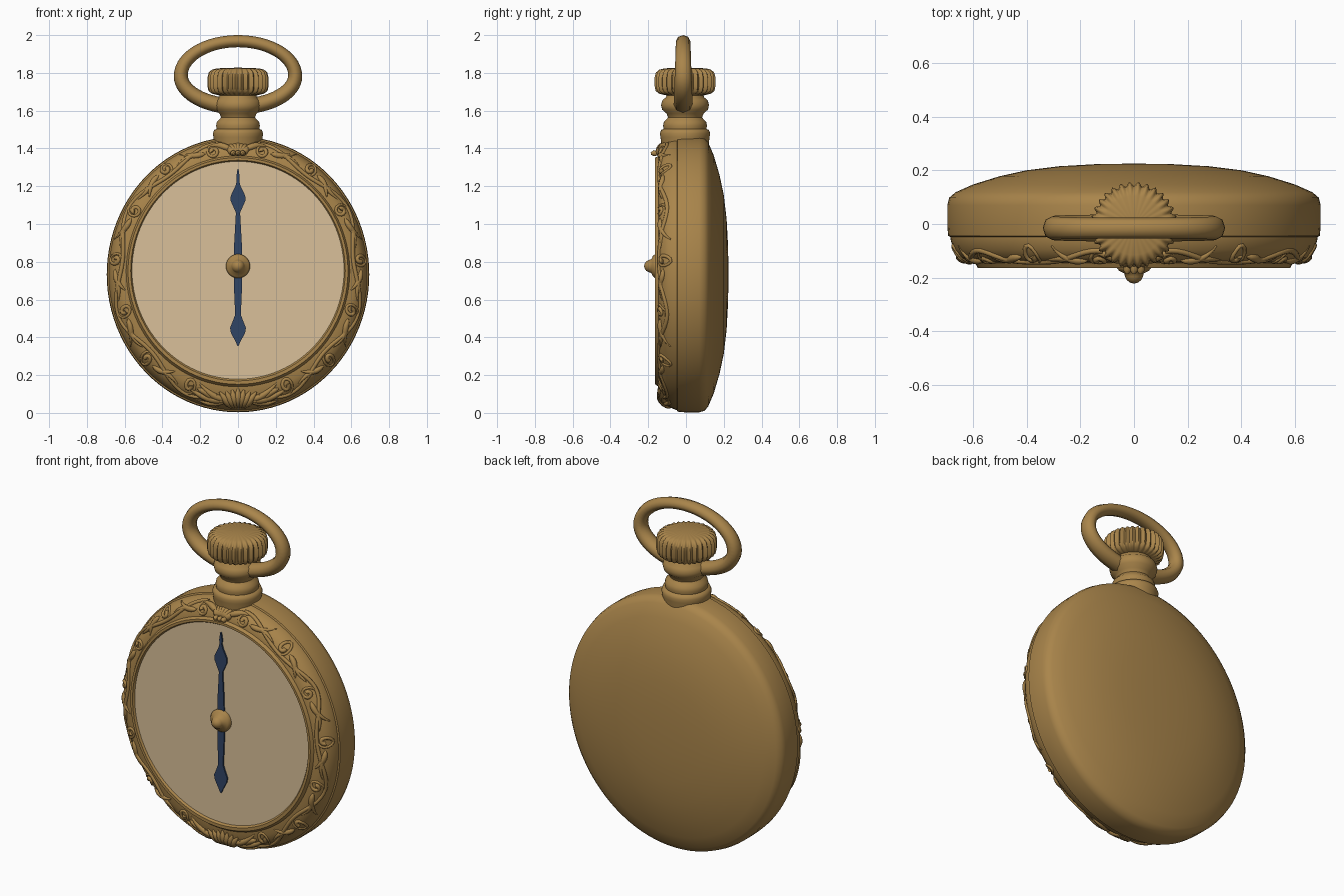
import bpy, bmesh
from math import sin, cos, pi, radians
from mathutils import Vector

if "Cube" in bpy.data.objects:
    bpy.data.objects.remove(bpy.data.objects["Cube"])


def material(name, rgb):
    m = bpy.data.materials.new(name)
    m.use_nodes = True
    m.diffuse_color = (*rgb, 1)
    bsdf = m.node_tree.nodes["Principled BSDF"]
    bsdf.inputs["Base Color"].default_value = (*rgb, 1)
    bsdf.inputs["Roughness"].default_value = 0.6
    return m


gold = material("antique gold", (0.40, 0.235, 0.07))
cream = material("cream dial", (0.70, 0.53, 0.32))
blue = material("dark blue", (0.03, 0.058, 0.13))


def select(ob):
    bpy.ops.object.select_all(action="DESELECT")
    ob.select_set(True)
    bpy.context.view_layer.objects.active = ob


def finish(name, bm, mat, angle=40):
    bmesh.ops.remove_doubles(bm, verts=bm.verts, dist=0.00005)
    bmesh.ops.recalc_face_normals(bm, faces=bm.faces)
    me = bpy.data.meshes.new(name)
    bm.to_mesh(me)
    bm.free()
    me.materials.append(mat)
    ob = bpy.data.objects.new(name, me)
    bpy.context.collection.objects.link(ob)
    select(ob)
    bpy.ops.object.shade_smooth_by_angle(angle=radians(angle))
    return ob


def lathe(name, profile, place, mat, n=96, angle=40):
    """Sweep (radius, height) pairs around an axis chosen by place()."""
    bm = bmesh.new()
    rings = [[bm.verts.new(place(r, 2 * pi * i / n, h)) for i in range(n)]
             for r, h in profile]
    for low, high in zip(rings, rings[1:]):
        for i in range(n):
            j = (i + 1) % n
            bm.faces.new((low[i], low[j], high[j], high[i]))
    return finish(name, bm, mat, angle)


def tubes(name, strokes, mat):
    """One mesh of tapered tubes; each stroke is a list of (point, radius)."""
    cu = bpy.data.curves.new(name, "CURVE")
    cu.dimensions = "3D"
    cu.bevel_depth = 1
    cu.bevel_resolution = 2
    cu.use_fill_caps = True
    for stroke in strokes:
        sp = cu.splines.new("POLY")
        sp.points.add(len(stroke) - 1)
        for p, (co, r) in zip(sp.points, stroke):
            p.co = (*co, 1)
            p.radius = r
    cu.materials.append(mat)
    ob = bpy.data.objects.new(name, cu)
    bpy.context.collection.objects.link(ob)
    select(ob)
    bpy.ops.object.convert(target="MESH")
    ob = bpy.context.view_layer.objects.active
    bpy.ops.object.shade_smooth_by_angle(angle=radians(50))
    return ob


# Slightly oval body: the dial opening sits a little higher than the case
def body(r, a, y):
    t = 1 if y > -0.05 else min(1, max(0, (r - 0.56) / 0.13))
    return Vector((r * sin(a), y,
                   0.755 - 0.022 * t + r * (1.027 + 0.023 * t) * cos(a)))


def upright(r, a, z):
    return Vector((r * cos(a), r * sin(a) - 0.005, z))


# Case with bezel, seam, rim and domed back
lathe("case", [(0.545, -0.13), (0.56, -0.15), (0.568, -0.163), (0.582, -0.163),
               (0.592, -0.145), (0.62, -0.141), (0.65, -0.126), (0.672, -0.095),
               (0.684, -0.055), (0.684, -0.048), (0.692, -0.044), (0.695, -0.01),
               (0.695, 0.07), (0.688, 0.098), (0.665, 0.118), (0.6, 0.147),
               (0.5, 0.178), (0.4, 0.2), (0.28, 0.215), (0.14, 0.223), (0, 0.225)],
      body, gold)
lathe("dial", [(0, -0.152), (0.57, -0.152)], body, cream)


# Scrollwork on the bezel: angle from the top in degrees, s from inner to outer edge
def on_bezel(deg, s):
    s = min(1, max(0, s))
    return body(0.595 + 0.09 * s, radians(deg), -0.141 + 0.082 * s ** 3)


def leaf(a0, s0, a1, s1, width, bend=0.0, n=9):
    pts = []
    for i in range(n):
        t = i / (n - 1)
        bow_out = bend * sin(pi * t)
        pts.append((on_bezel(a0 + (a1 - a0) * t, s0 + (s1 - s0) * t + bow_out),
                    width * (0.2 + 0.8 * sin(pi * t ** 0.7))))
    return pts


def curl(deg, s, turn, n=18):
    pts = []
    for i in range(n):
        t = i / (n - 1)
        f, rho = turn * 2.6 * pi * t, 0.4 * (1 - 0.75 * t)
        pts.append((on_bezel(deg + 8 * rho * sin(f), s - turn * rho * cos(f)),
                    0.006 + 0.007 * t))
    return pts


strokes = []
PERIOD = 48
for side in (-1, 1):
    # Winding vine
    strokes.append([(on_bezel(side * a, 0.5 + 0.3 * sin(2 * pi * a / PERIOD)), 0.011)
                    for a in range(10, 171, 2)])
    # Curls and leaves in the hollows of the vine
    for k in range(7):
        a = 12 + k * PERIOD / 2
        turn = -1 if k % 2 == 0 else 1
        mid = 0.5 + 0.12 * turn
        strokes.append(curl(side * a, mid, turn))
        strokes.append(leaf(side * (a + 4), mid, side * (a + 15), 0.5 - 0.4 * turn,
                            0.016, 0.15 * turn))
        strokes.append(leaf(side * (a + 6), mid, side * (a + 19), 0.5 + 0.1 * turn,
                            0.013, -0.15 * turn))
    # Broad acanthus leaves beside the bottom shell
    for a1, s1, w in ((160, 0.1, 0.018), (156, 0.5, 0.02), (161, 0.85, 0.017)):
        strokes.append(leaf(side * 175, 0.6, side * a1, s1, w, 0.1))
    strokes.append(leaf(side * 3, 0.3, side * 13, 0.75, 0.018, 0.12))
# Fan shells at the bottom and the top
for i in range(-3, 4):
    strokes.append(leaf(180 + i * 0.8, 0.9, 180 + i * 3, 0.02 + 0.08 * abs(i), 0.022))
    strokes.append(leaf(i * 0.5, 0.05, i * 1.9, 0.9 - 0.1 * abs(i), 0.021))
tubes("bezel_scrollwork", strokes, gold)
# Small bosses at the heart of the top shell
tubes("top_shell_boss", [[(Vector((x, -0.15, 1.375)), 0.012),
                          (Vector((x, -0.17, 1.375)), 0.016),
                          (Vector((x, -0.186, 1.372)), 0.006)]
                         for x in (-0.025, 0, 0.025)], gold)


# Hands: thin plates from half-width outlines along z
def hand(name, outline):
    bm = bmesh.new()
    edge = [(w, z) for w, z in outline] + [(-w, z) for w, z in reversed(outline)]
    face = bm.faces.new([bm.verts.new((x, -0.152, z)) for x, z in edge])
    out = bmesh.ops.extrude_face_region(bm, geom=[face])
    moved = [v for v in out["geom"] if isinstance(v, bmesh.types.BMVert)]
    bmesh.ops.translate(bm, verts=moved, vec=(0, -0.009, 0))
    finish(name, bm, blue, 30)


hand("upper_hand", [(0.022, 0.78), (0.02, 0.9), (0.011, 1.06), (0.02, 1.08),
                    (0.04, 1.125), (0.038, 1.15), (0.014, 1.2), (0.007, 1.225),
                    (0.009, 1.25), (0.003, 1.29)])
hand("lower_hand", [(0.022, 0.77), (0.021, 0.66), (0.015, 0.52), (0.024, 0.495),
                    (0.042, 0.45), (0.038, 0.425), (0.012, 0.375), (0.003, 0.355)])

# Hub with a pointed knob
lathe("hand_hub", [(0.064, -0.15), (0.064, -0.163), (0.055, -0.175), (0.037, -0.183),
                   (0.033, -0.196), (0.026, -0.21), (0.013, -0.219), (0, -0.222)],
      lambda r, a, y: Vector((r * cos(a), y, 0.777 + r * sin(a))), gold, 32, 50)

# Neck with stacked collars
lathe("neck", [(0.12, 1.38), (0.13, 1.46), (0.133, 1.48), (0.126, 1.498),
               (0.113, 1.503), (0.116, 1.52), (0.112, 1.54), (0.1, 1.552),
               (0.09, 1.565), (0.098, 1.585), (0.121, 1.605), (0.127, 1.63),
               (0.12, 1.655), (0.1, 1.672), (0.095, 1.7), (0, 1.7)],
      upright, gold, 48, 50)


# Ribbed winding crown
RIBS = 30


def ribbed(r, a, z):
    depth = 0.008 if r > 0.125 else 0
    return upright(r + depth * cos(RIBS * a), a, z)


lathe("crown", [(0, 1.68), (0.095, 1.68), (0.13, 1.69), (0.148, 1.704), (0.154, 1.73),
                (0.154, 1.775), (0.147, 1.802), (0.13, 1.817), (0.11, 1.824),
                (0, 1.828)], ribbed, gold, RIBS * 6, 60)

# Oval bow hanging from the neck
path = []
for d in range(-72, 253, 6):
    s, c = sin(radians(d)), cos(radians(d))
    path.append((Vector((0.303 * c, 0, 1.785 + (0.183 if s > 0 else 0.163) * s)),
                 0.032 + 0.005 * (1 - s)))
bow = tubes("bow", [path], gold)
bow.scale.y = 1.2
bow.location.y = -0.015
